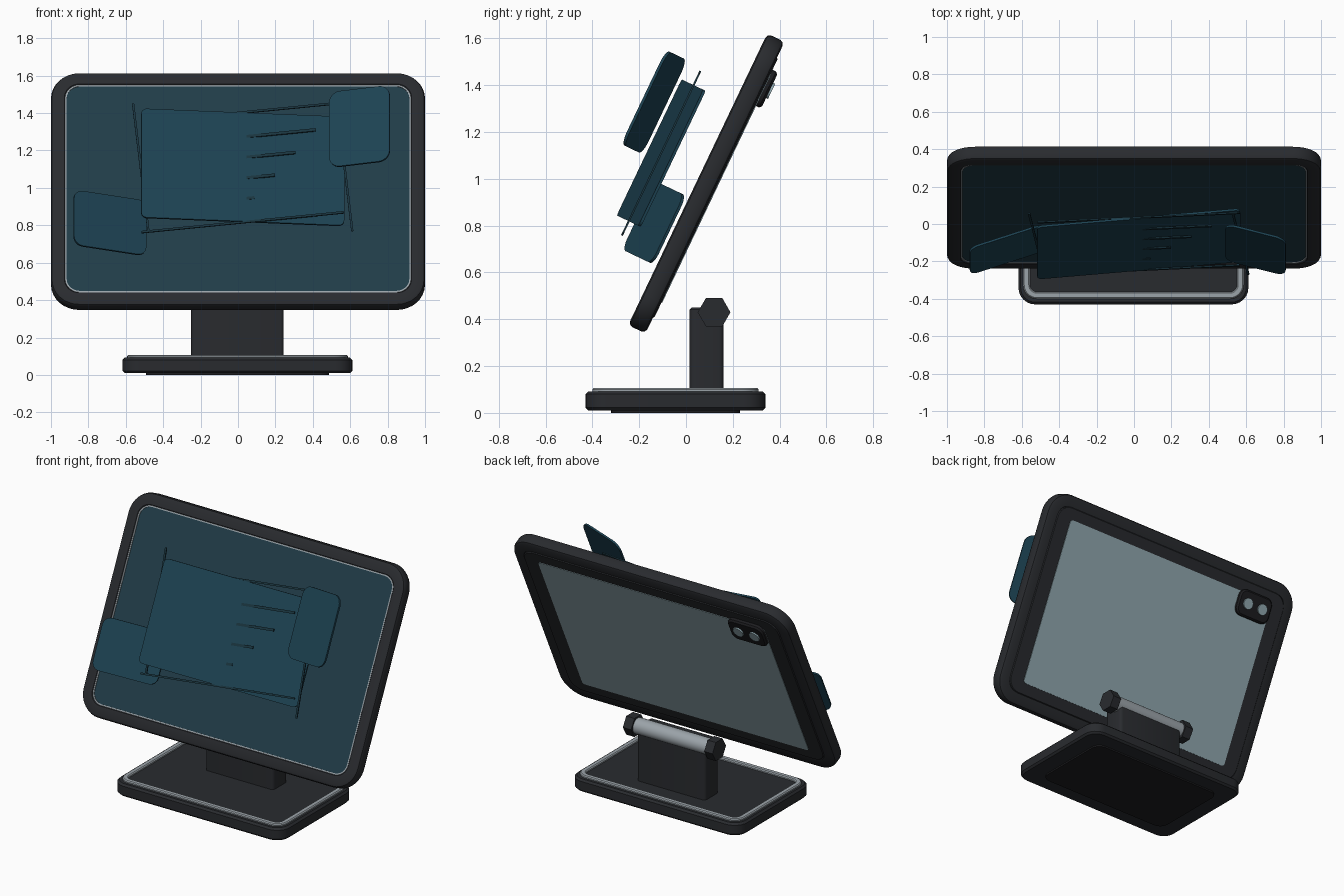
import bpy, bmesh, math
from mathutils import Matrix, Vector

if "Cube" in bpy.data.objects:
    bpy.data.objects.remove(bpy.data.objects["Cube"])


def material(name, col):
    m = bpy.data.materials.new(name)
    m.diffuse_color = (*col, 1)
    m.use_nodes = True
    m.node_tree.nodes["Principled BSDF"].inputs["Base Color"].default_value = m.diffuse_color
    return m


DARK = material("dark_casing", (0.022, 0.024, 0.028))
BLACK = material("black_trim", (0.012, 0.012, 0.014))
SILVER = material("silver", (0.33, 0.37, 0.40))
GLASS = material("back_glass", (0.30, 0.42, 0.46))
SCREEN = material("screen_blue", (0.015, 0.045, 0.065))
PANEL = material("panel_blue", (0.012, 0.055, 0.085))
LINE = material("line_blue", (0.01, 0.035, 0.05))


def finish(name, bm, mat, xf):
    bmesh.ops.recalc_face_normals(bm, faces=bm.faces)
    me = bpy.data.meshes.new(name)
    bm.to_mesh(me)
    bm.free()
    ob = bpy.data.objects.new(name, me)
    bpy.context.collection.objects.link(ob)
    me.materials.append(mat)
    ob.matrix_world = xf
    bpy.ops.object.select_all(action='DESELECT')
    ob.select_set(True)
    bpy.context.view_layer.objects.active = ob
    bpy.ops.object.shade_smooth_by_angle(angle=math.radians(30))
    return ob


def rounded(w, h, r, seg):
    """Points of a rounded rectangle, counter-clockwise."""
    pts = []
    for k, (sx, sy) in enumerate([(1, 1), (-1, 1), (-1, -1), (1, -1)]):
        for i in range(seg + 1):
            a = math.pi / 2 * (k + i / seg)
            pts.append((sx * (w / 2 - r) + r * math.cos(a),
                        sy * (h / 2 - r) + r * math.sin(a)))
    return pts


def plate(name, w, h, r, layers, mat, xf, seg=6, ring=False):
    """Stack rounded outlines given as (inset, z); capped, or closed into a frame."""
    bm = bmesh.new()
    loops = [[bm.verts.new((x, y, z)) for x, y in
              rounded(w - 2 * i, h - 2 * i, max(r - i, 0.004), seg)] for i, z in layers]
    n = len(loops[0])
    pairs = list(zip(loops, loops[1:]))
    if ring:
        pairs.append((loops[-1], loops[0]))
    else:
        bm.faces.new(loops[0])
        bm.faces.new(loops[-1])
    for a, b in pairs:
        for i in range(n):
            j = (i + 1) % n
            bm.faces.new((a[i], a[j], b[j], b[i]))
    return finish(name, bm, mat, xf)


def slab(name, w, h, r, z0, z1, mat, xf, bev=0.0, seg=6):
    layers = [(bev, z0), (0, z0 + bev), (0, z1 - bev), (bev, z1)] if bev else [(0, z0), (0, z1)]
    return plate(name, w, h, r, layers, mat, xf, seg)


def cylinder(name, r, depth, sides, mat, xf):
    bm = bmesh.new()
    bmesh.ops.create_cone(bm, cap_ends=True, segments=sides, radius1=r, radius2=r, depth=depth)
    return finish(name, bm, mat, xf)


def at(x, y, z):
    return Matrix.Translation((x, y, z))


def turn(deg, axis):
    return Matrix.Rotation(math.radians(deg), 4, axis)


# Base with foot pad, silver trim and inset top
B = at(-0.003, -0.045, 0)
slab("base_pad", 0.98, 0.55, 0.06, 0, 0.02, BLACK, B)
slab("base", 1.23, 0.77, 0.09, 0.01, 0.092, DARK, B, 0.012)
plate("base_trim", 1.18, 0.71, 0.075,
      [(0, 0.085), (0, 0.1), (0.006, 0.106), (0.03, 0.106), (0.036, 0.1), (0.036, 0.085)],
      SILVER, B, ring=True)

# Neck and hinge
slab("neck", 0.495, 0.145, 0.02, 0.08, 0.45, DARK, at(-0.003, 0.088, 0), 0.008, 3)
side = turn(90, 'Y')
cylinder("hinge_bar", 0.052, 0.56, 24, SILVER, at(0, 0.12, 0.43) @ side)
for sx, label in ((-1, "left"), (1, "right")):
    cylinder("hinge_knob_" + label, 0.07, 0.06, 6, DARK,
             at(sx * 0.295, 0.12, 0.43) @ side)

# Tablet frame: local x across, y up the screen, z out of the screen
T = at(0, 0.087, 0.98) @ turn(64.5, 'X')
plate("tablet_bumper", 2.0, 1.38, 0.15,
      [(0.078, -0.03), (0.078, -0.041), (0.02, -0.041), (0.006, -0.035), (0, -0.022),
       (0, 0.022), (0.006, 0.035), (0.02, 0.041), (0.072, 0.041), (0.078, 0.036)],
      DARK, T, seg=8, ring=True)
plate("screen_trim", 1.85, 1.23, 0.08, [(0, 0.02), (0, 0.038), (0.009, 0.038), (0.009, 0.02)],
      SILVER, T, ring=True)
slab("screen", 1.84, 1.22, 0.075, -0.02, 0.034, SCREEN, T)
slab("back_frame", 1.85, 1.23, 0.09, -0.046, -0.02, DARK, T, 0.005)
slab("back_glass", 1.64, 1.08, 0.02, -0.049, -0.03, GLASS, T)

# Camera block with two lenses
slab("camera_block", 0.26, 0.17, 0.05, -0.073, -0.03, BLACK, T @ at(-0.69, 0.475, 0), 0.01)
for k, du in enumerate((-0.058, 0.058)):
    cylinder("camera_lens_%d" % k, 0.036, 0.03, 20, GLASS, T @ at(-0.69 + du, 0.475, -0.067))

# Floating panels: width, height, radius, position, yaw
for name, w, h, r, pos, yaw in (
        ("main_panel", 1.09, 0.644, 0.03, (0.025, 0.034, 0.230), 5.4),
        ("left_panel", 0.41, 0.325, 0.05, (-0.685, -0.247, 0.129), 19.7),
        ("right_panel", 0.335, 0.445, 0.06, (0.65, 0.218, 0.351), -15.6)):
    slab(name, w, h, r, -0.006, 0.006, PANEL, T @ at(*pos) @ turn(yaw, 'Y'))


# Thin strips outlining and crossing the main panel, each rolled a little
def strip(name, w, h, u, v):
    slab(name, w, h, 0.004, -0.004, 0.004, LINE,
         T @ at(0.025 + u, 0.034 + v, 0.230) @ turn(6.2, 'Z'), seg=2)


for s, hl, vl in ((-1, "bottom", "left"), (1, "top", "right")):
    strip("outline_" + hl, 1.09, 0.012, 0, s * 0.325)
    strip("outline_" + vl, 0.012, 0.76, s * 0.545, 0)
for k in range(4):
    end = 0.395 - 0.11 * k
    start = -0.42
    strip("text_bar_%d" % k, end - start, 0.016, (start + end) / 2, 0.18 - 0.1222 * k
          + 0.1086 * (start + end) / 2)
